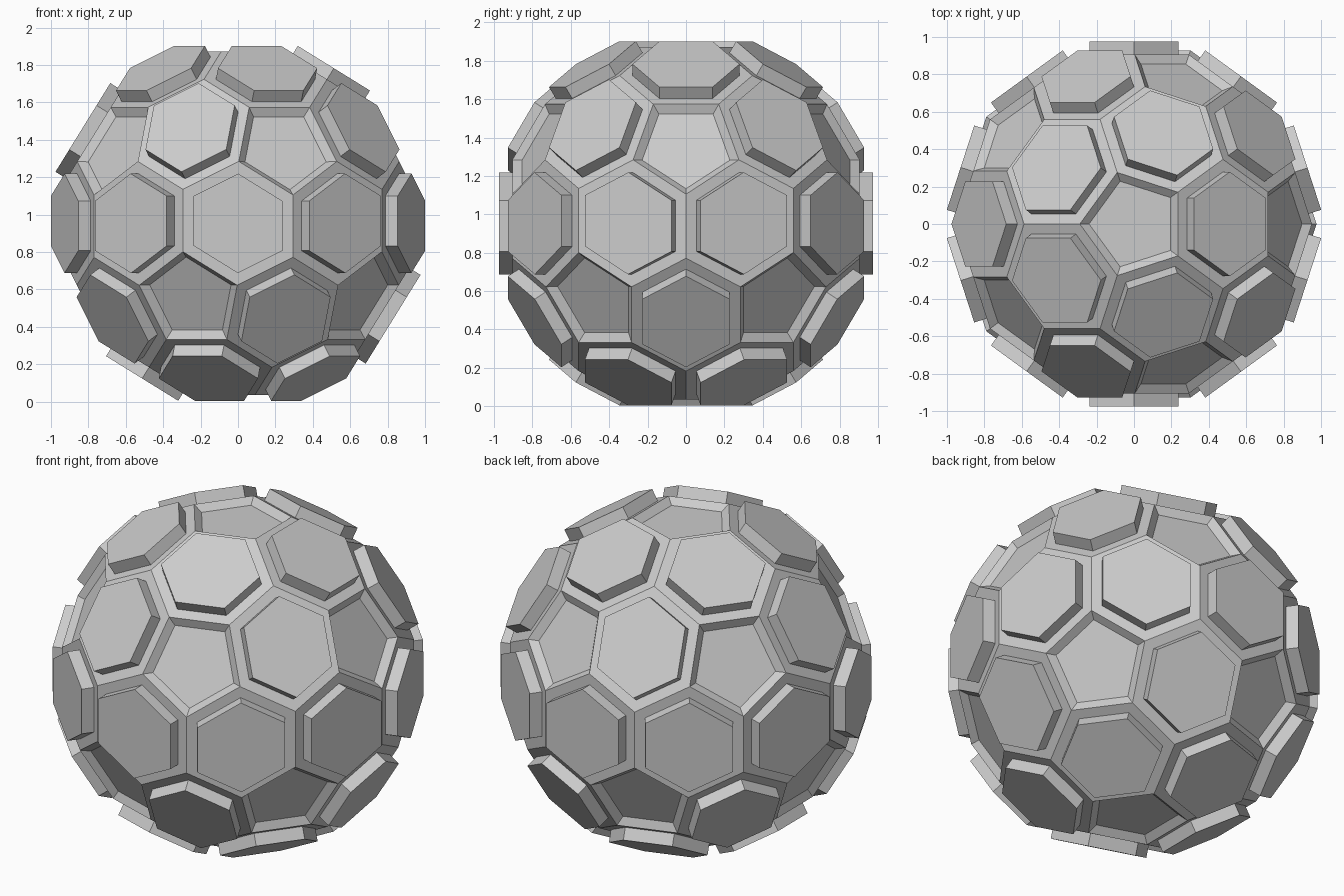
import bpy, bmesh
from math import atan2
from mathutils import Matrix, Vector

if "Cube" in bpy.data.objects:
    bpy.data.objects.remove(bpy.data.objects["Cube"])

HEX_DIST, PENT_DIST = 0.905, 0.919   # distance of face planes from the centre
HEX_LEDGE, HEX_RAISE = 0.057, 0.07   # raised hexagonal plates
PENT_RIM, PENT_SINK = 0.04, 0.035    # sunken pentagonal panels
CENTRE = Vector((0, 0, 0.953))

# One flat grey for the whole ball
grey = bpy.data.materials.new("plain_grey")
grey.use_nodes = True
grey.diffuse_color = (0.6, 0.6, 0.6, 1)
grey.node_tree.nodes["Principled BSDF"].inputs["Base Color"].default_value = (0.6, 0.6, 0.6, 1)

# Face directions: corners of an icosphere, five-way corners give pentagons
guide = bmesh.new()
bmesh.ops.create_icosphere(guide, subdivisions=2, radius=1)


def plane(v):
    return v.co.normalized(), PENT_DIST if len(v.link_edges) == 5 else HEX_DIST


def corner(face):
    """Point where the three face planes meet."""
    planes = [plane(v) for v in face.verts]
    return Matrix([n for n, d in planes]).inverted() @ Vector([d for n, d in planes])


# Shell of pentagons and hexagons
bm = bmesh.new()
corners = {f: bm.verts.new(corner(f)) for f in guide.faces}
for v in guide.verts:
    n = v.co.normalized()
    u = n.orthogonal().normalized()
    w = n.cross(u)
    ring = [corners[f] for f in v.link_faces]
    ring.sort(key=lambda c: atan2(c.co.dot(w), c.co.dot(u)))
    bm.faces.new(ring)
guide.free()
bm.normal_update()
pentagons = [f for f in bm.faces if len(f.verts) == 5]
hexagons = [f for f in bm.faces if len(f.verts) == 6]

# Sunken pentagons with sloped walls, raised hexagons with straight walls
bmesh.ops.inset_individual(bm, faces=pentagons, thickness=PENT_RIM, depth=-PENT_SINK, use_even_offset=True)
bmesh.ops.inset_individual(bm, faces=hexagons, thickness=HEX_LEDGE, use_even_offset=True)
bmesh.ops.inset_individual(bm, faces=hexagons, thickness=0, depth=HEX_RAISE)
bmesh.ops.translate(bm, verts=bm.verts, vec=CENTRE)
bm.normal_update()

mesh = bpy.data.meshes.new("panelled_ball")
bm.to_mesh(mesh)
bm.free()
mesh.materials.append(grey)
bpy.context.collection.objects.link(bpy.data.objects.new("panelled_ball", mesh))
